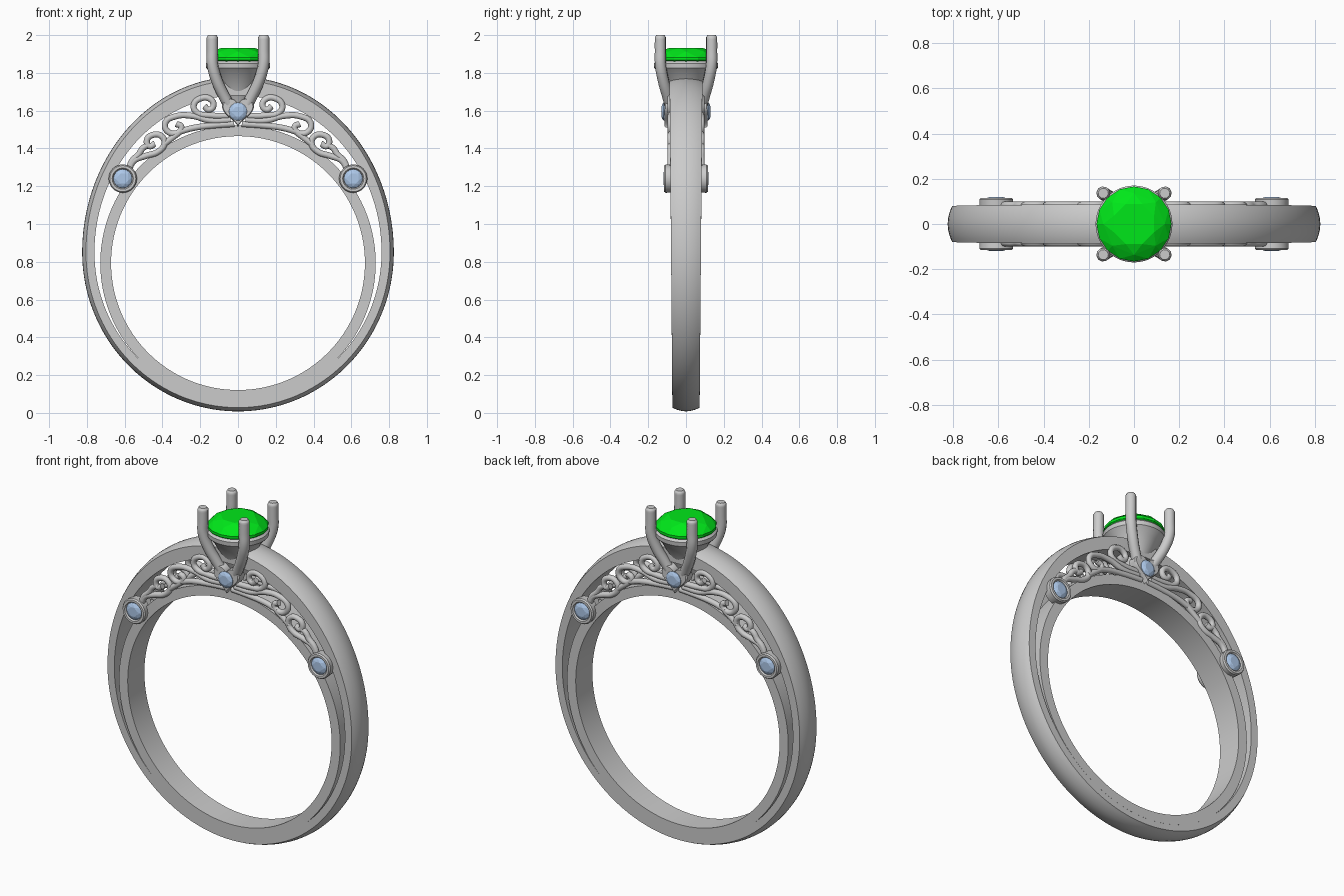
import bpy, bmesh
from math import sin, cos, pi, sqrt, radians
from mathutils import Matrix

if "Cube" in bpy.data.objects:
    bpy.data.objects.remove(bpy.data.objects["Cube"])

def material(name, color):
    m = bpy.data.materials.new(name)
    m.diffuse_color = color
    m.use_nodes = True
    m.node_tree.nodes["Principled BSDF"].inputs["Base Color"].default_value = m.diffuse_color
    return m

GREEN = material("green_stone", (0.0, 0.8, 0.01, 1))
BLUE = material("pale_blue_stone", (0.42, 0.58, 0.82, 1))

def finish(ob, mirror=(False, False), angle=35):
    bpy.ops.object.select_all(action='DESELECT')
    bpy.context.view_layer.objects.active = ob
    ob.select_set(True)
    if ob.type == 'CURVE':
        bpy.ops.object.convert(target='MESH')
        ob = bpy.context.object
    if angle:
        bpy.ops.object.shade_smooth_by_angle(angle=radians(angle))
    if any(mirror):
        mod = ob.modifiers.new("mirror", 'MIRROR')
        mod.use_axis = (mirror[0], mirror[1], False)
        mod.use_mirror_merge = False

def add_mesh(name, bm, mat=None, mirror=(False, False), angle=35):
    bmesh.ops.recalc_face_normals(bm, faces=bm.faces)
    me = bpy.data.meshes.new(name)
    bm.to_mesh(me)
    bm.free()
    if mat:
        me.materials.append(mat)
    ob = bpy.data.objects.new(name, me)
    bpy.context.collection.objects.link(ob)
    finish(ob, mirror, angle)

def skin(bm, rings, closed):
    n = len(rings[0])
    for i in range(len(rings) if closed else len(rings) - 1):
        a, b = rings[i], rings[(i + 1) % len(rings)]
        for j in range(n):
            bm.faces.new((a[j], a[(j + 1) % n], b[(j + 1) % n], b[j]))

def tube(name, pts, radius, mirror, taper_end=False):
    cu = bpy.data.curves.new(name, 'CURVE')
    cu.dimensions = '3D'
    cu.bevel_depth = radius
    cu.bevel_resolution = 3
    cu.resolution_u = 6
    cu.use_fill_caps = True
    sp = cu.splines.new('BEZIER')
    sp.bezier_points.add(len(pts) - 1)
    for bp, p in zip(sp.bezier_points, pts):
        bp.co = p
        bp.handle_left_type = bp.handle_right_type = 'AUTO'
    if taper_end:
        sp.bezier_points[-1].radius = 0.75
    ob = bpy.data.objects.new(name, cu)
    bpy.context.collection.objects.link(ob)
    finish(ob, mirror, 45)

def lathe(name, profile, matrix, mirror=(False, False), seg=48):
    # closed profile of (radius, height) turned about local z
    bm = bmesh.new()
    rings = [[bm.verts.new((r * cos(2 * pi * k / seg), r * sin(2 * pi * k / seg), h))
              for r, h in profile] for k in range(seg)]
    skin(bm, rings, True)
    bm.transform(matrix)
    add_mesh(name, bm, None, mirror)

def gem(name, r, crown, depth, matrix, mat, mirror=(False, False)):
    # round brilliant: table, star ring, girdle, culet
    bm = bmesh.new()
    g = 0.045 * r
    for n, rad, z, off in ((8, .58, g + crown, .5), (8, .82, g + crown * .6, 0),
                           (16, 1, g, 0), (16, 1, -g, 0), (8, .5, -depth * .6, 0), (1, 0, -depth, 0)):
        for k in range(n):
            a = 2 * pi * (k + off) / n
            bm.verts.new((r * rad * cos(a), r * rad * sin(a), z))
    bmesh.ops.convex_hull(bm, input=bm.verts)
    bm.transform(matrix)
    add_mesh(name, bm, mat, mirror, 0)

def half_width(z):
    return 0.072 + 0.015 * z / 1.8

def egg(a, rx, cz, top, bottom):
    return rx * cos(a), cz + (top if sin(a) > 0 else bottom) * sin(a)

def band(name, outer, inner, crown, seg=160):
    # section: flat inside and sides, crowned outside, tapered in width
    bm = bmesh.new()
    rings = []
    for k in range(seg):
        a = 2 * pi * k / seg
        ox, oz = egg(a, *outer)
        ix, iz = egg(a, *inner)
        w = half_width(oz)
        d = crown / sqrt((ox - ix) ** 2 + (oz - iz) ** 2)
        sec = [(-1, 0), (1, 0)]
        sec += [(u, 1 - d * u * u) for u in (1, .8, .6, .3, 0, -.3, -.6, -.8, -1)]
        rings.append([bm.verts.new((ix + (ox - ix) * t, u * w, iz + (oz - iz) * t)) for u, t in sec])
    skin(bm, rings, True)
    add_mesh(name, bm)

# Outer egg-shaped shank and round inner sleeve
band("outer_shank", (0.825, 0.85, 0.93, 0.842), (0.76, 0.85, 0.83, 0.78), 0.02)
band("inner_sleeve", (0.729, 0.793, 0.729, 0.729), (0.672, 0.793, 0.672, 0.672), 0.0)

# Cup, prongs and centre stone
lathe("setting_cup", [(0.055, 1.60), (0.085, 1.70), (0.135, 1.79), (0.168, 1.825), (0.170, 1.85),
                      (0.158, 1.862), (0.145, 1.85), (0.10, 1.78), (0.03, 1.72), (0.03, 1.60)], Matrix())
tube("prongs", [(.03, .078, 1.60), (.07, .095, 1.67), (.112, .12, 1.76), (.135, .135, 1.845),
                (.136, .136, 1.92), (.136, .136, 1.988), (.136, .136, 2.0)], 0.03, (True, True), True)
gem("centre_stone", 0.166, 0.05, 0.13, Matrix.Translation((0, 0, 1.875)), GREEN)

# Side bezels with pale stones, facing front and mirrored to the back
face_front = Matrix.Rotation(pi / 2, 4, 'X')
side = Matrix.Translation((0.61, 0, 1.24)) @ face_front
lathe("side_bezels", [(0.01, 0.06), (0.072, 0.06), (0.075, 0.108), (0.069, 0.116), (0.056, 0.116),
                      (0.05, 0.108), (0.05, 0.09), (0.01, 0.09)], side, (True, True), 32)
gem("side_stones", 0.05, 0.012, 0.025, Matrix.Translation((0.61, -0.106, 1.24)) @ face_front, BLUE, (True, True))

# Heart plaques with pale stones
bm = bmesh.new()
s, rings = 0.0053, []
for y, k in ((-0.06, 1), (-0.108, 1), (-0.115, 0.93)):
    ring = []
    for i in range(48):
        t = 2 * pi * i / 48
        hx = 16 * sin(t) ** 3
        hz = 13 * cos(t) - 5 * cos(2 * t) - 2 * cos(3 * t) - cos(4 * t)
        ring.append(bm.verts.new((s * k * hx, y, 1.602 + s * k * hz)))
    rings.append(ring)
skin(bm, rings, False)
bm.faces.new(rings[0])
bm.faces.new(rings[-1])
add_mesh("heart_plaques", bm, None, (False, True))
gem("heart_stones", 0.048, 0.012, 0.025, Matrix.Translation((0, -0.116, 1.595)) @ face_front, BLUE, (False, True))

# Filigree scrolls in the gallery, mirrored to all four quarters
scrolls = {
    "upper_scroll": [(.05, 1.572), (.15, 1.575), (.215, 1.588), (.235, 1.625), (.20, 1.664),
                     (.145, 1.66), (.13, 1.625), (.155, 1.605), (.178, 1.625)],
    "middle_scroll": [(.04, 1.55), (.15, 1.548), (.24, 1.572), (.33, 1.57), (.385, 1.535),
                      (.37, 1.488), (.315, 1.485), (.30, 1.515), (.328, 1.53)],
    "base_scroll": [(.02, 1.53), (.13, 1.522), (.24, 1.508), (.32, 1.485)],
    "lower_scroll": [(.58, 1.285), (.55, 1.335), (.49, 1.36), (.42, 1.385), (.39, 1.425), (.405, 1.465),
                     (.45, 1.472), (.482, 1.445), (.47, 1.412), (.44, 1.425)],
    "wave_scroll": [(.475, 1.42), (.505, 1.40), (.525, 1.37), (.56, 1.335), (.58, 1.29)],
    "link_scroll": [(.31, 1.485), (.35, 1.455), (.395, 1.42)],
}
for name, path in scrolls.items():
    tube(name, [(x, -0.082, z) for x, z in path], 0.017, (True, True))
